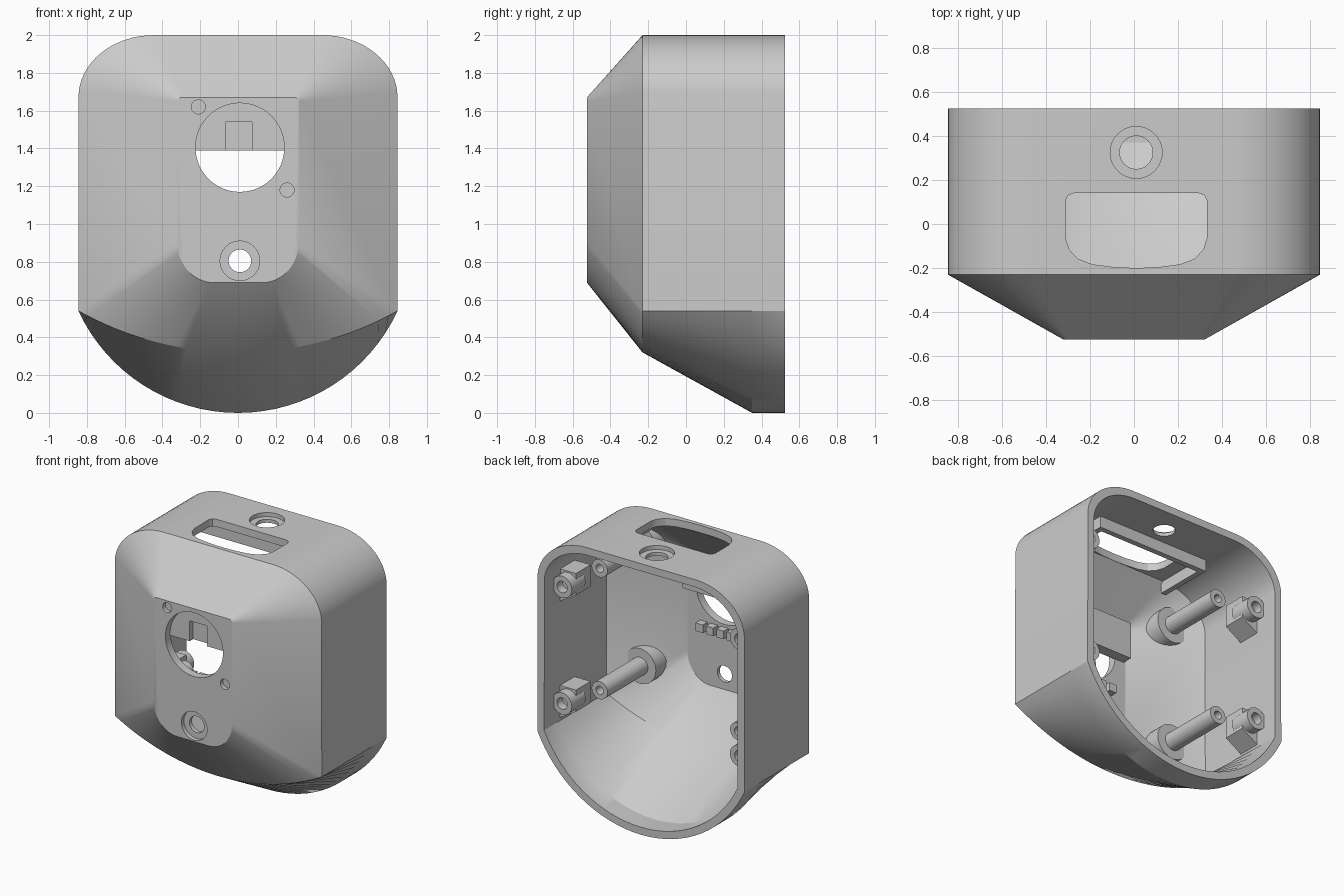
import bpy, bmesh
from math import sin, cos, pi, asin
from mathutils import Matrix

if "Cube" in bpy.data.objects:
    bpy.data.objects.remove(bpy.data.objects["Cube"])


def finish(name, bm):
    bmesh.ops.remove_doubles(bm, verts=bm.verts, dist=1e-5)
    bmesh.ops.recalc_face_normals(bm, faces=bm.faces)
    me = bpy.data.meshes.new(name)
    bm.to_mesh(me)
    bm.free()
    ob = bpy.data.objects.new(name, me)
    bpy.context.collection.objects.link(ob)
    return ob


def loft(name, rings):
    bm = bmesh.new()
    vs = [[bm.verts.new(p) for p in r] for r in rings]
    n = len(vs[0])
    for a, b in zip(vs, vs[1:]):
        for i in range(n):
            j = (i + 1) % n
            bm.faces.new((a[i], a[j], b[j], b[i]))
    bm.faces.new(vs[0])
    bm.faces.new(vs[-1])
    return finish(name, bm)


def lathe(name, profile, loc, axis='Y', steps=32):
    # profile = (radius, position along axis)
    bm = bmesh.new()
    vs = [bm.verts.new((r, h, 0)) for r, h in profile]
    es = [bm.edges.new(p) for p in zip(vs, vs[1:])]
    bmesh.ops.spin(bm, geom=vs + es, cent=(0, 0, 0), axis=(0, 1, 0),
                   angle=2 * pi, steps=steps)
    if axis == 'Z':
        bm.transform(Matrix.Rotation(pi / 2, 4, 'X'))
    bm.transform(Matrix.Translation(loc))
    return finish(name, bm)


def disc(r, a, b):
    return [(0, a), (r, a), (r, b), (0, b)]


def box(name, x0, x1, y0, y1, z0, z1):
    return loft(name, [[(x0, y0, z), (x1, y0, z), (x1, y1, z), (x0, y1, z)] for z in (z0, z1)])


def boolean(ob, cutter, op='DIFFERENCE', keep=False):
    m = ob.modifiers.new("cut", 'BOOLEAN')
    m.operation, m.object, m.solver = op, cutter, 'EXACT'
    bpy.context.view_layer.objects.active = ob
    bpy.ops.object.modifier_apply(modifier=m.name)
    if not keep:
        bpy.data.objects.remove(cutter, do_unlink=True)


# --- body cross-sections ---
def arc_bottom(hw, zs, zb):
    s = zs - zb
    R = (hw * hw + s * s) / (2 * s)
    a = asin(hw / R)
    return [(R * sin(a * (1 - i / 16)), zb + R - R * cos(a * (1 - i / 16))) for i in range(17)]


def front_bottom(hw, zs, zb, flat=0.13):
    pts = [(flat + (hw - flat) * cos(pi / 2 * i / 12), zs - (zs - zb) * sin(pi / 2 * i / 12))
           for i in range(13)]
    return pts + [(flat * (1 - i / 4), zb) for i in range(1, 5)]


def section(y, hw, zt, rx, rz, bottom):
    half = [(hw - rx + rx * cos(t), zt - rz + rz * sin(t))
            for t in [pi / 2 * (1 - i / 16) for i in range(16)]] + bottom
    ring = half + [(-x, z) for x, z in reversed(half[:-1])]
    return [(x, y, z) for x, z in ring]


def body(name):
    return loft(name, [
        section(-.525, .32, 1.67, .02, .02, front_bottom(.32, .9, .69)),
        section(-.23, .845, 2, .4, .33, arc_bottom(.845, .54, .32)),
        section(.35, .845, 2, .4, .33, arc_bottom(.845, .54, 0)),
        section(.525, .845, 2, .4, .33, arc_bottom(.845, .54, 0))])


shell = body("housing_shell")
trim = body("trim_body")
trim.data.transform(Matrix.Translation((0, 0, 1)) @ Matrix.Scale(.975, 4) @ Matrix.Translation((0, 0, -1)))

# hollow interior, open at the back
boolean(shell, loft("cavity", [
    section(-.465, .315, 1.655, .02, .02, front_bottom(.315, .9, .69)),
    section(-.2, .79, 1.945, .36, .29, arc_bottom(.79, .56, .37)),
    section(.37, .79, 1.945, .36, .29, arc_bottom(.79, .56, .055)),
    section(.6, .79, 1.945, .36, .29, arc_bottom(.79, .56, .055))]))

# front openings: large lens hole, counterbored hole, two blind pin holes
boolean(shell, lathe("c", disc(.235, -.6, -.4), (.01, 0, 1.405), steps=64))
boolean(shell, lathe("c", [(0, -.6), (.105, -.6), (.105, -.495), (.06, -.495), (.06, -.4), (0, -.4)],
                     (.01, 0, .805)))
for x, z in ((-.21, 1.62), (.26, 1.18)):
    boolean(shell, lathe("c", disc(.037, -.6, -.495), (x, 0, z)))

# top openings: counterbored button hole and window
boolean(shell, lathe("c", [(0, 1.8), (.075, 1.8), (.075, 1.97), (.118, 1.97), (.118, 2.1), (0, 2.1)],
                     (.01, .325, 0), 'Z'))
win = [(.285, .14), (.31, .13), (.322, .105), (.322, -.06), (.305, -.115), (.265, -.158),
       (.2, -.183), (.1, -.196)]
win = win + [(0, -.2)] + [(-x, y) for x, y in reversed(win)]
boolean(shell, loft("c", [[(x + .01, y, z) for x, y in win] for z in (1.8, 2.1)]))

parts = [shell]

# window frame rails under the top
parts.append(box("window_rail_back", -.46, .46, .16, .2, 1.86, 1.95))
for s, side in ((-1, "left"), (1, "right")):
    a, b = sorted((s * .42, s * .46))
    r = box("window_rail_" + side, a, b, -.22, .16, 1.86, 1.96)
    boolean(r, trim, 'INTERSECT', True)
    parts.append(r)

# sensor seat behind the upper half of the lens hole
seat = box("sensor_seat", -.3, .3, -.47, -.39, 1.39, 1.66)
boolean(seat, box("c", -.065, .075, -.5, -.43, 1.3, 1.54))
parts.append(seat)

# row of small clips under the lens hole
for i in range(5):
    x = -.16 + .085 * i
    parts.append(box("clip_%d" % i, x - .03, x + .03, -.47, -.41, 1.09, 1.15))

for s in (-1, 1):
    # long board posts standing on the sloped front wall
    for z in (.79, 1.69):
        p = lathe("long_post", [(0, -.5), (.13, -.5), (.13, -.27), (.065, -.27), (.065, .2),
                                (.03, .2), (.03, .05), (0, .05)], (s * .565, 0, z))
        boolean(p, trim, 'INTERSECT', True)
        parts.append(p)
    # short screw bosses on wall brackets
    for z in (.73, 1.59):
        prof = [(.81, .09), (.66, .09), (.66, -.07), (.81, -.16)]
        parts.append(loft("wall_bracket", [[(s * x, y, z + h) for x, h in prof] for y in (.17, .34)]))
        parts.append(lathe("screw_boss", [(0, .25), (.08, .25), (.08, .41), (.042, .41), (.042, .345),
                                          (0, .345)], (s * .725, 0, z)))

bpy.data.objects.remove(trim, do_unlink=True)

for o in parts:
    bpy.ops.object.select_all(action='DESELECT')
    o.select_set(True)
    bpy.context.view_layer.objects.active = o
    bpy.ops.object.shade_smooth_by_angle(angle=.45)
